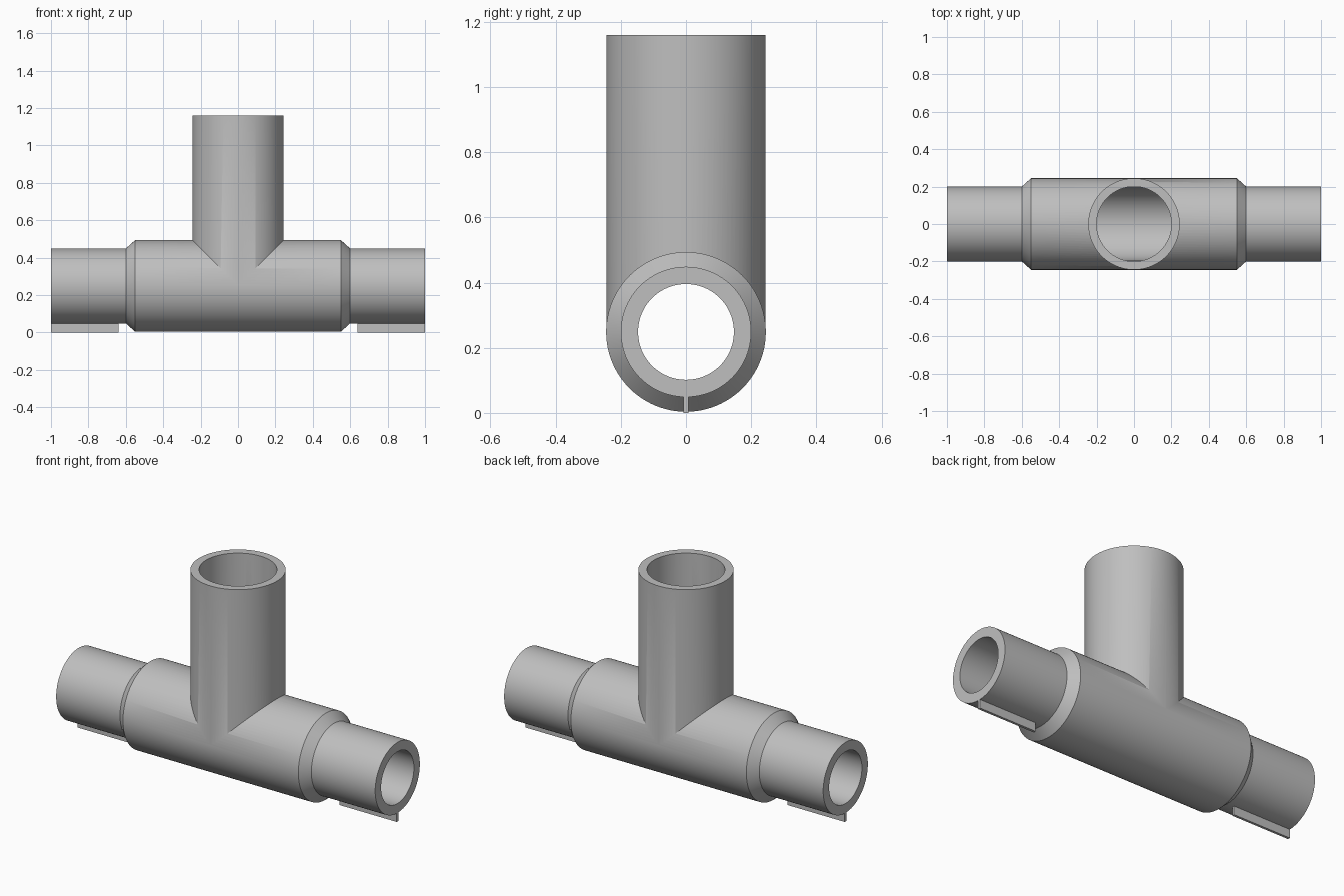
import bpy, math
from mathutils import Matrix

if "Cube" in bpy.data.objects:
    bpy.data.objects.remove(bpy.data.objects["Cube"])

CZ = 0.2485      # height of the main pipe axis
SEG = 96

grey = bpy.data.materials.new("pipe grey")
grey.diffuse_color = (0.52, 0.52, 0.52, 1)
grey.use_nodes = True
grey.node_tree.nodes["Principled BSDF"].inputs["Base Color"].default_value = grey.diffuse_color


def lathe(name, profile, matrix):
    """Closed solid turned around its own z axis from (radius, height) points."""
    verts, faces = [], []
    for r, h in profile:
        for i in range(SEG):
            a = 2 * math.pi * i / SEG
            verts.append((r * math.cos(a), r * math.sin(a), h))
    for k in range(len(profile) - 1):
        for i in range(SEG):
            j = (i + 1) % SEG
            faces.append((k * SEG + i, k * SEG + j, (k + 1) * SEG + j, (k + 1) * SEG + i))
    faces.append(tuple(reversed(range(SEG))))
    faces.append(tuple(range((len(profile) - 1) * SEG, len(profile) * SEG)))
    mesh = bpy.data.meshes.new(name)
    mesh.from_pydata(verts, [], faces)
    mesh.transform(matrix)
    mesh.materials.append(grey)
    ob = bpy.data.objects.new(name, mesh)
    bpy.context.collection.objects.link(ob)
    return ob


def combine(target, tool, operation):
    """Apply a boolean and discard the tool object."""
    tool.hide_render = True
    bpy.context.view_layer.objects.active = target
    mod = target.modifiers.new("cut", 'BOOLEAN')
    mod.operation, mod.solver, mod.object = operation, 'EXACT', tool
    bpy.ops.object.modifier_apply(modifier=mod.name)
    bpy.data.objects.remove(tool)


def mirrored(half):
    return [(r, -h) for r, h in reversed(half)] + half


along_x = Matrix.Translation((0, 0, CZ)) @ Matrix.Rotation(math.pi / 2, 4, 'Y')
upright = Matrix.Translation((0, 0, CZ))

# Outer shell: main pipe with chamfered shoulders, and upright branch
tee = lathe("pipe_tee", mirrored([(0.245, 0.55), (0.2, 0.6), (0.2, 1.0)]), along_x)
branch = lathe("branch", [(0.2445, 0), (0.2445, 1.16 - CZ)], upright)
combine(tee, branch, 'UNION')

# Hollow inside: wide chamber narrowing to the end bores, and branch bore
bore = lathe("main_bore", mirrored([(0.194, 0.55), (0.147, 0.6), (0.147, 1.1)]), along_x)
combine(tee, bore, 'DIFFERENCE')
branch_bore = lathe("branch_bore", [(0.2, 0), (0.2, 1.1)], upright)
combine(tee, branch_bore, 'DIFFERENCE')

bpy.ops.object.select_all(action='DESELECT')
tee.select_set(True)
bpy.context.view_layer.objects.active = tee
bpy.ops.object.shade_smooth_by_angle(angle=math.radians(30))

# Thin key ribs under both pipe ends
for side, label in ((-1, "left"), (1, "right")):
    bpy.ops.mesh.primitive_cube_add(size=1, location=(side * 0.82, 0, 0.0275))
    rib = bpy.context.object
    rib.name = label + "_rib"
    rib.scale = (0.36, 0.014, 0.055)
    rib.data.materials.append(grey)
